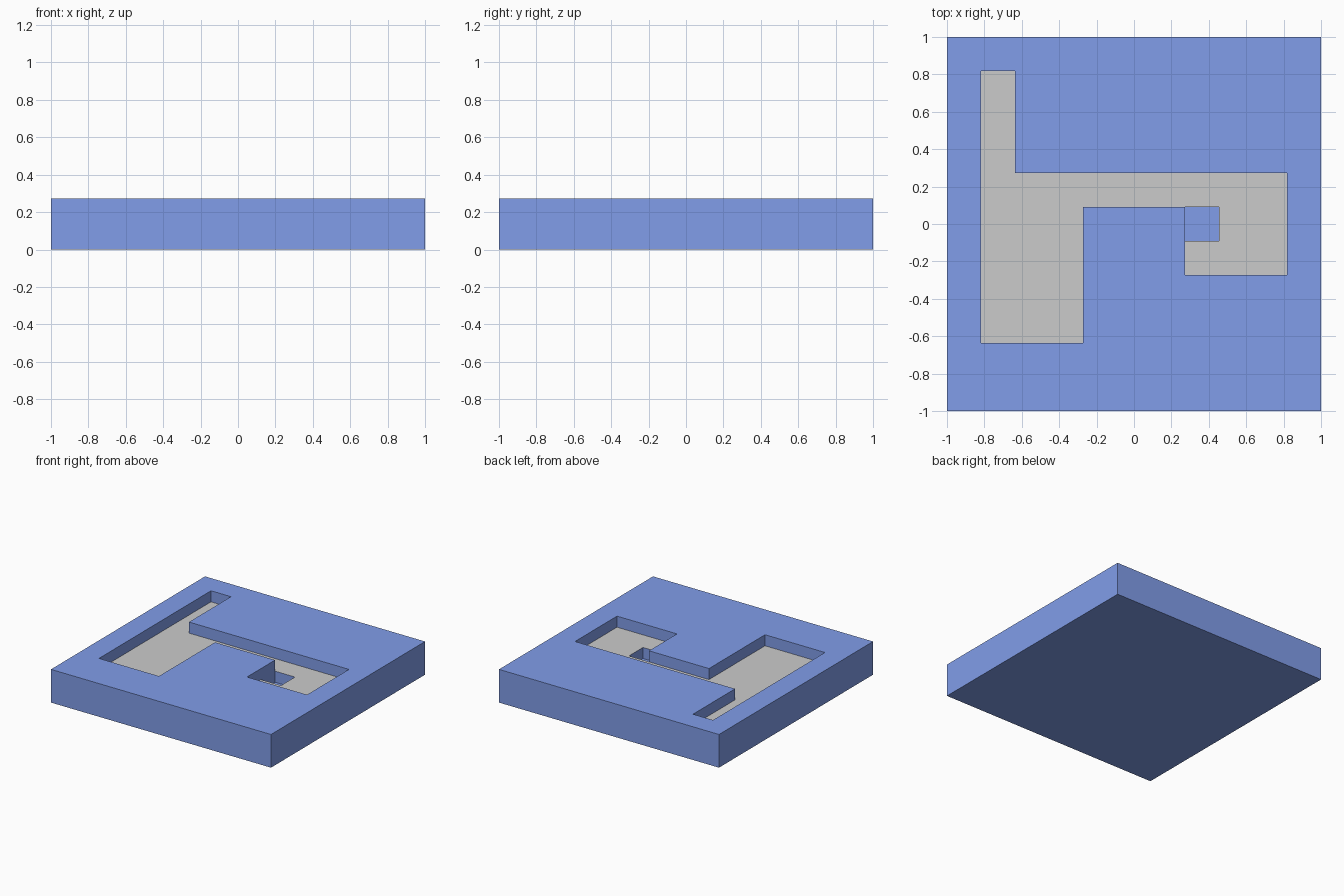
import bpy, bmesh

if "Cube" in bpy.data.objects:
    bpy.data.objects.remove(bpy.data.objects["Cube"])

CELL = 2 / 11           # layout follows an 11 x 11 grid
TOP = 1.5 * CELL        # slab height
FLOOR = 1.0 * CELL      # height of the recessed path
PIT = 0.5 * CELL        # height of the hole bottom


def prism(name, outline, z0, z1):
    """Extrude an outline given in grid cells from z0 to z1."""
    bm = bmesh.new()
    base = bm.faces.new([bm.verts.new((x * CELL, y * CELL, z0)) for x, y in outline])
    top = bmesh.ops.extrude_face_region(bm, geom=[base])["geom"]
    verts = [g for g in top if isinstance(g, bmesh.types.BMVert)]
    bmesh.ops.translate(bm, verts=verts, vec=(0, 0, z1 - z0))
    bmesh.ops.recalc_face_normals(bm, faces=bm.faces)
    mesh = bpy.data.meshes.new(name)
    bm.to_mesh(mesh)
    bm.free()
    obj = bpy.data.objects.new(name, mesh)
    bpy.context.collection.objects.link(obj)
    return obj


def cut(target, cutter):
    """Subtract the cutter from the target, then discard it."""
    cutter.hide_render = True
    mod = target.modifiers.new("cut", "BOOLEAN")
    mod.operation = "DIFFERENCE"
    mod.solver = "EXACT"
    mod.object = cutter
    bpy.context.view_layer.objects.active = target
    bpy.ops.object.modifier_apply(modifier=mod.name)
    bpy.data.objects.remove(cutter)


def keep_faces(obj, want_floor):
    """Keep only the path floor, or everything except it."""
    bm = bmesh.new()
    bm.from_mesh(obj.data)
    drop = []
    for f in bm.faces:
        is_floor = f.normal.z > 0.9 and abs(f.calc_center_median().z - FLOOR) < 0.01
        if is_floor != want_floor:
            drop.append(f)
    bmesh.ops.delete(bm, geom=drop, context="FACES")
    bm.to_mesh(obj.data)
    bm.free()


# Square slab
slab = prism("slab", [(-5.5, -5.5), (5.5, -5.5), (5.5, 5.5), (-5.5, 5.5)], 0, TOP)

# Winding recessed path
path = [(-4.5, 4.5), (-3.5, 4.5), (-3.5, 1.5), (4.5, 1.5), (4.5, -1.5),
        (1.5, -1.5), (1.5, 0.5), (-1.5, 0.5), (-1.5, -3.5), (-4.5, -3.5)]
cut(slab, prism("path_cutter", path, FLOOR, TOP + 0.1))

# Square hole in the path
hole = [(1.5, -0.5), (2.5, -0.5), (2.5, 0.5), (1.5, 0.5)]
cut(slab, prism("hole_cutter", hole, PIT, FLOOR + 0.02))

# Grey path floor as its own part
path_floor = slab.copy()
path_floor.data = slab.data.copy()
path_floor.name = "path_floor"
bpy.context.collection.objects.link(path_floor)
keep_faces(path_floor, True)
keep_faces(slab, False)

# Blue slab colour
blue = bpy.data.materials.new("blue")
blue.diffuse_color = (0.22, 0.34, 0.82, 1)
blue.use_nodes = True
blue.node_tree.nodes["Principled BSDF"].inputs["Base Color"].default_value = blue.diffuse_color
slab.data.materials.clear()
slab.data.materials.append(blue)
